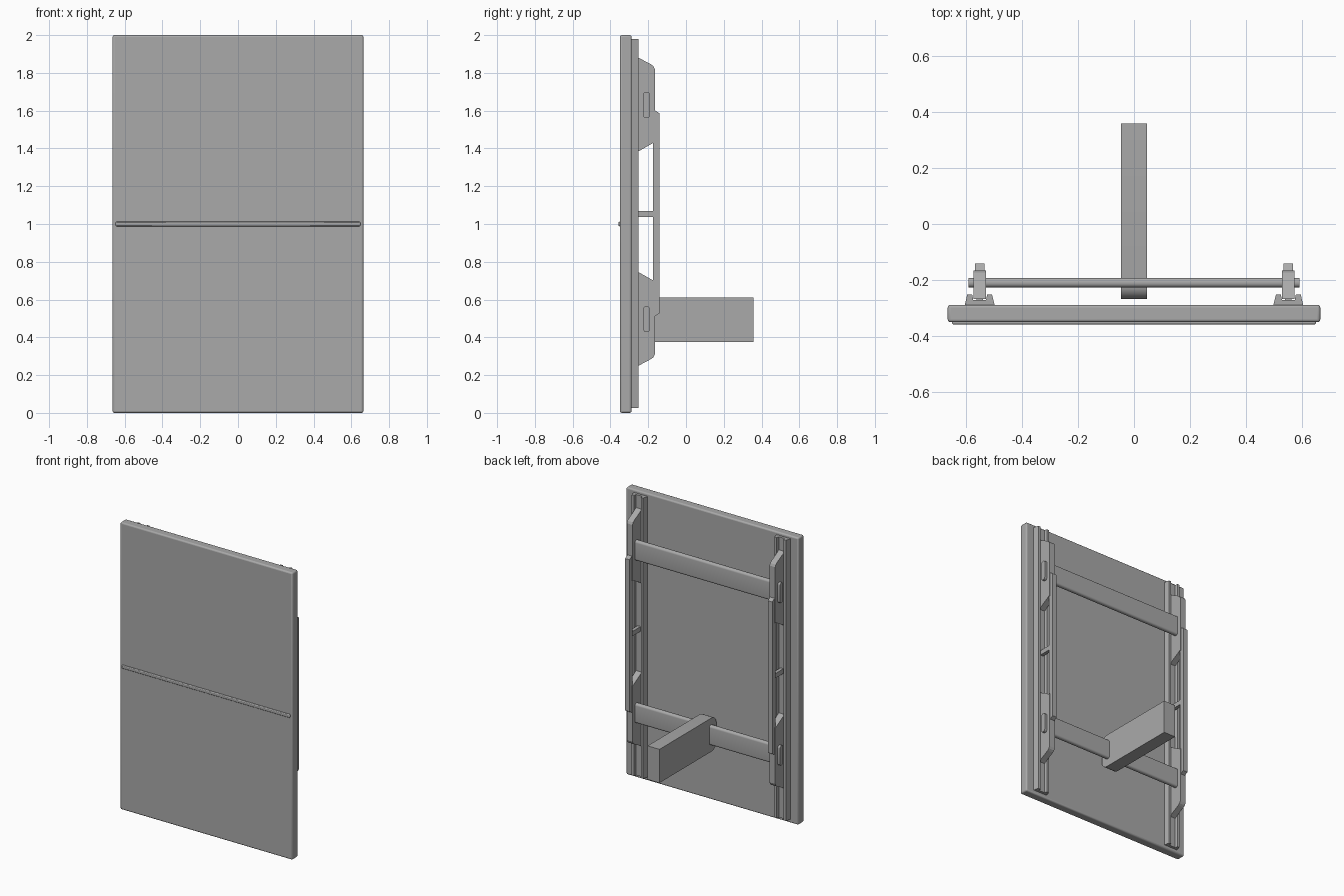
import bpy, bmesh, math

cube = bpy.data.objects.get("Cube")
if cube:
    bpy.data.objects.remove(cube, do_unlink=True)

grey = bpy.data.materials.new("plain grey")
grey.use_nodes = True
colour = (0.4, 0.4, 0.4, 1)
grey.diffuse_color = colour
grey.node_tree.nodes["Principled BSDF"].inputs["Base Color"].default_value = colour

MID_Z = 1.065   # height about which the bracket pairs mirror


def prism(name, profile, axis, start, end):
    """Extrude a profile: (y, z) points along X, or (x, y) points along Z."""
    bm = bmesh.new()
    place = (lambda a, b: (start, a, b)) if axis == "X" else (lambda a, b: (a, b, start))
    face = bm.faces.new([bm.verts.new(place(a, b)) for a, b in profile])
    res = bmesh.ops.extrude_face_region(bm, geom=[face])
    move = (end - start, 0, 0) if axis == "X" else (0, 0, end - start)
    verts = [v for v in res["geom"] if isinstance(v, bmesh.types.BMVert)]
    bmesh.ops.translate(bm, verts=verts, vec=move)
    bmesh.ops.recalc_face_normals(bm, faces=bm.faces)
    mesh = bpy.data.meshes.new(name)
    bm.to_mesh(mesh)
    bm.free()
    mesh.materials.append(grey)
    ob = bpy.data.objects.new(name, mesh)
    bpy.context.collection.objects.link(ob)
    return ob


def box(name, x, y, z, bevel=0, segments=3):
    ob = prism(name, [(y[0], z[0]), (y[1], z[0]), (y[1], z[1]), (y[0], z[1])], "X", *x)
    if bevel:
        mod = ob.modifiers.new("rounding", "BEVEL")
        mod.width, mod.segments = bevel, segments
        bpy.ops.object.select_all(action="DESELECT")
        ob.select_set(True)
        bpy.context.view_layer.objects.active = ob
        bpy.ops.object.shade_smooth_by_angle(angle=math.radians(35))
    return ob


def rounded(y, z, r, steps=5):
    """Rectangle in (y, z) with all corners rounded."""
    pts = []
    for k, (cy, cz) in enumerate([(y[1] - r, z[1] - r), (y[0] + r, z[1] - r),
                                  (y[0] + r, z[0] + r), (y[1] - r, z[0] + r)]):
        for i in range(steps + 1):
            a = math.pi / 2 * (k + i / steps)
            pts.append((cy + r * math.cos(a), cz + r * math.sin(a)))
    return pts


# Front panel and the slim seam strip across it
box("front_panel", (-0.664, 0.664), (-0.35, -0.288), (0, 2), 0.01)
box("seam_strip", (-0.648, 0.648), (-0.358, -0.345), (0.988, 1.012), 0.005, 2)

# Channel section: two sloped ridges with a groove between them
half = [(0.053, -0.288), (0.044, -0.251), (0.027, -0.251), (0.023, -0.27)]
channel = half + [(-x, y) for x, y in reversed(half)]
bracket = [(-0.268, 1.89), (-0.251, 1.88), (-0.185, 1.845), (-0.172, 1.835),
           (-0.165, 1.82), (-0.165, 1.43), (-0.172, 1.43), (-0.251, 1.385),
           (-0.268, 1.375)]
tie = [(-0.175, 0.512), (-0.165, 0.512), (-0.14, 0.527), (-0.14, 1.586),
       (-0.165, 1.602), (-0.175, 1.602)]

for side, s in (("left", 1), ("right", -1)):
    cx = 0.55 * s
    prism(side + "_channel", [(cx + x, y) for x, y in channel], "Z", 0.025, 1.98)
    prism(side + "_upper_bracket", bracket, "X", cx - 0.022, cx + 0.022)
    prism(side + "_lower_bracket", [(y, 2 * MID_Z - z) for y, z in bracket],
          "X", cx - 0.022, cx + 0.022)
    prism(side + "_tie_bar", tie, "X", cx - 0.017, cx + 0.017)
    box(side + "_spacer_pin", (cx - 0.012, cx + 0.012), (-0.275, -0.17), (1.037, 1.07))

# Cross rails running through both bracket pairs
for name, z in (("upper_cross_rail", (1.56, 1.70)), ("lower_cross_rail", (0.428, 0.565))):
    rail = prism(name, rounded((-0.226, -0.192), z, 0.015), "X", -0.59, 0.59)
    bpy.ops.object.select_all(action="DESELECT")
    rail.select_set(True)
    bpy.context.view_layer.objects.active = rail
    bpy.ops.object.shade_smooth_by_angle(angle=math.radians(35))

# Rear support beam with a rounded nose
nose = [p for p in rounded((-0.268, 0.358), (0.376, 0.61), 0.05) if p[0] < 0]
beam = prism("support_beam", nose + [(0.358, 0.376), (0.358, 0.61)], "X", -0.046, 0.046)
bpy.ops.object.select_all(action="DESELECT")
beam.select_set(True)
bpy.context.view_layer.objects.active = beam
bpy.ops.object.shade_smooth_by_angle(angle=math.radians(35))
